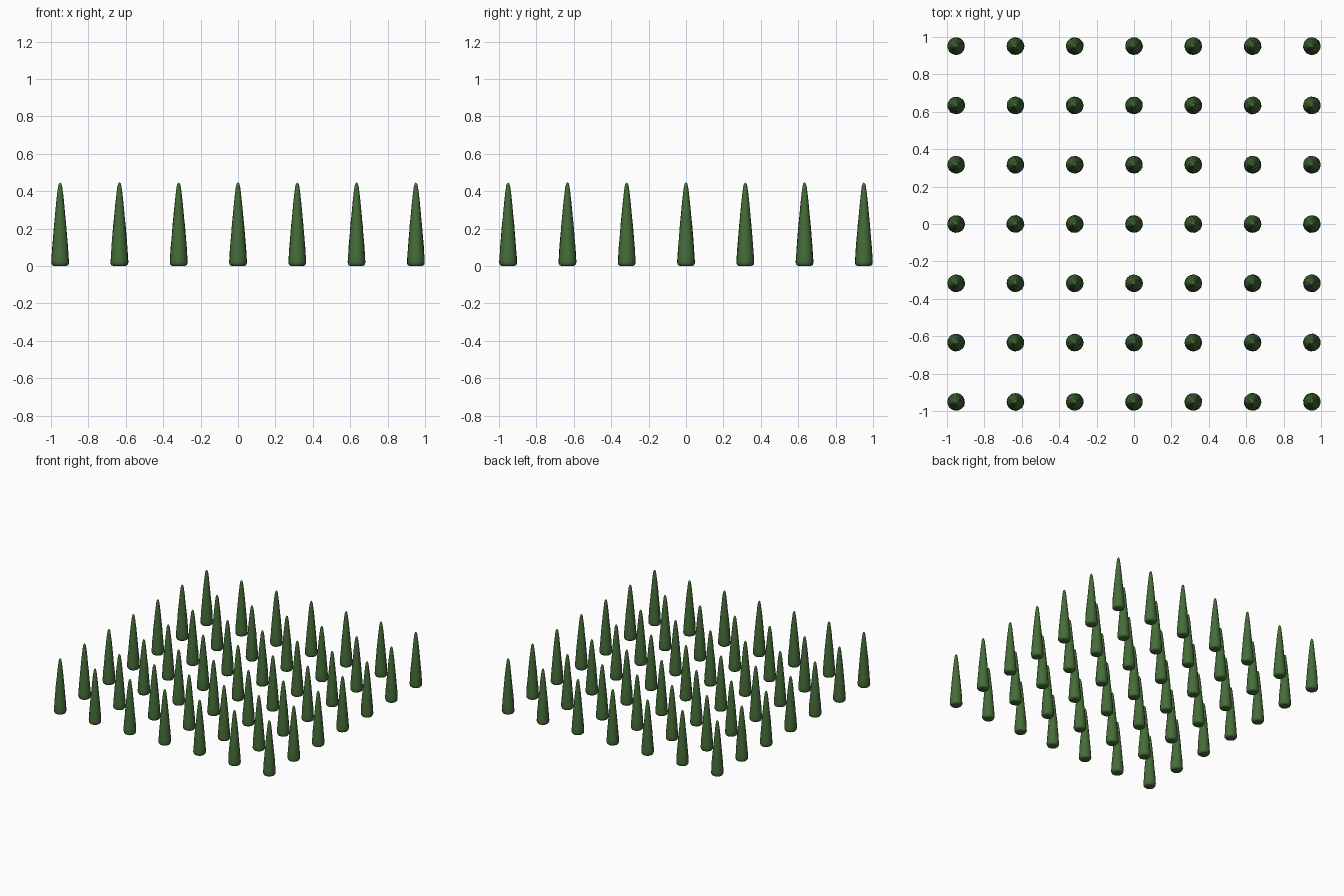
import bpy, bmesh, math, random

if "Cube" in bpy.data.objects:
    bpy.data.objects.remove(bpy.data.objects["Cube"])

random.seed(4)
SIDES = 16
COUNT = 7
SPACING = 0.317

# Shared foliage colour
green = bpy.data.materials.new("foliage_green")
green.diffuse_color = (0.06, 0.15, 0.04, 1)
green.use_nodes = True
green.node_tree.nodes["Principled BSDF"].inputs["Base Color"].default_value = green.diffuse_color

# Radius and height from the rounded foot to the blunt tip
PROFILE = [(0.025, 0.0), (0.040, 0.002), (0.0455, 0.010), (0.0475, 0.022),
           (0.0455, 0.05), (0.0425, 0.10), (0.0375, 0.16), (0.0325, 0.22),
           (0.0265, 0.28), (0.021, 0.34), (0.0155, 0.39), (0.011, 0.425),
           (0.007, 0.440)]


def cypress_mesh(name):
    """A slim clipped cone with a slightly uneven leafy surface."""
    bm = bmesh.new()
    rings = []
    for r, z in PROFILE:
        ring = []
        for i in range(SIDES):
            a = 2 * math.pi * i / SIDES
            k = r * random.uniform(0.975, 1.02)
            ring.append(bm.verts.new((k * math.cos(a), k * math.sin(a), z)))
        rings.append(ring)
    for low, high in zip(rings, rings[1:]):
        for i in range(SIDES):
            j = (i + 1) % SIDES
            bm.faces.new((low[i], low[j], high[j], high[i]))
    # Closed foot and tip
    bm.faces.new(rings[0][::-1])
    tip = bm.verts.new((0, 0, 0.447))
    for i in range(SIDES):
        bm.faces.new((rings[-1][i], rings[-1][(i + 1) % SIDES], tip))
    for f in bm.faces:
        f.smooth = True
    mesh = bpy.data.meshes.new(name)
    bm.to_mesh(mesh)
    bm.free()
    mesh.materials.append(green)
    return mesh


# Seven by seven planting grid sharing one tree mesh
tree = cypress_mesh("cypress")
half = (COUNT - 1) / 2
for row in range(COUNT):
    for col in range(COUNT):
        ob = bpy.data.objects.new(f"cypress_{row}_{col}", tree)
        ob.location = ((col - half) * SPACING, (row - half) * SPACING, 0)
        ob.rotation_euler.z = random.uniform(0, 2 * math.pi)
        bpy.context.collection.objects.link(ob)
